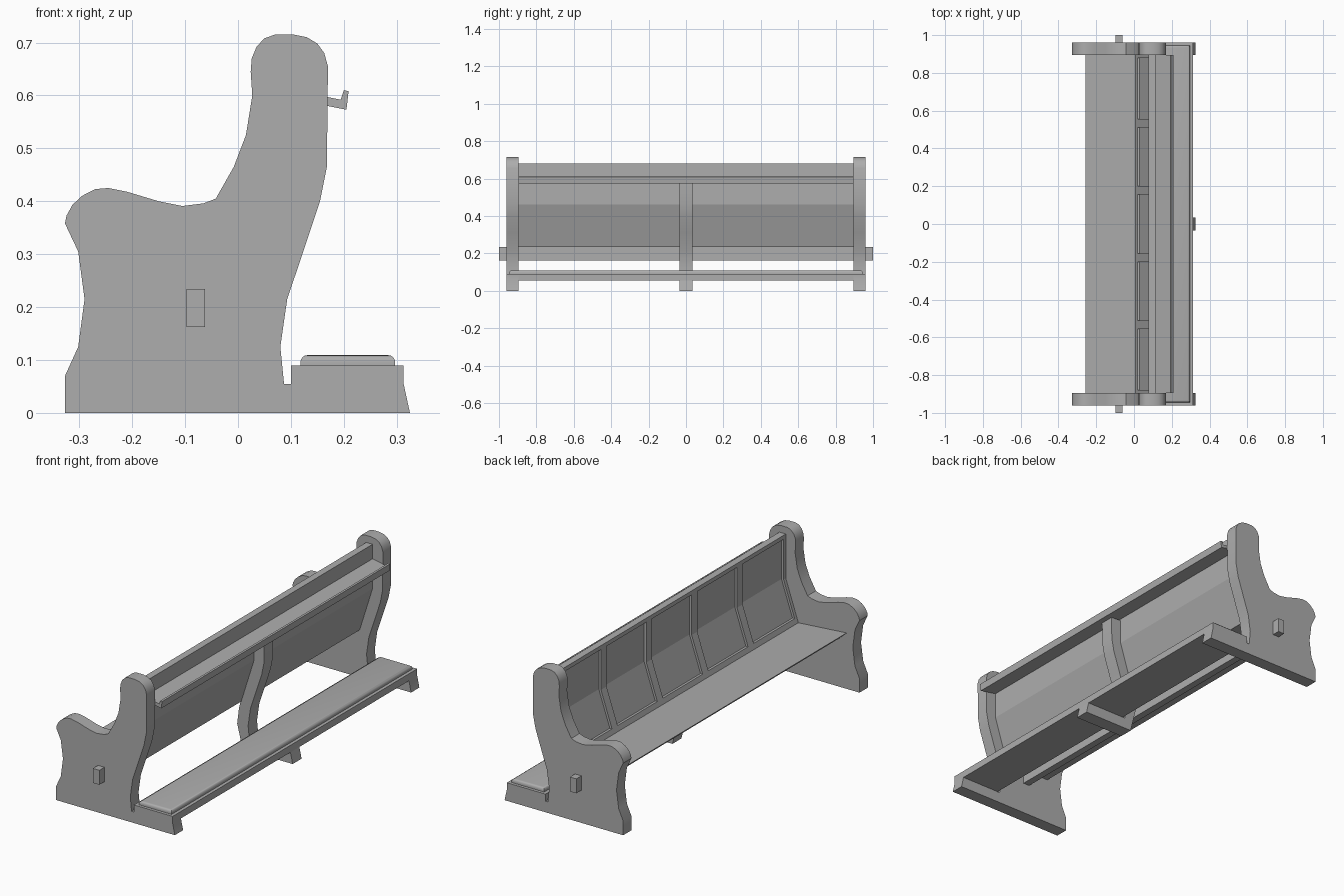
import bpy, bmesh, math

if "Cube" in bpy.data.objects:
    bpy.data.objects.remove(bpy.data.objects["Cube"], do_unlink=True)

# Single plain finish
mat = bpy.data.materials.new("warm_grey")
mat.use_nodes = True
GREY = (0.42, 0.42, 0.42, 1)
mat.diffuse_color = GREY
mat.node_tree.nodes["Principled BSDF"].inputs["Base Color"].default_value = GREY


def prism(name, profile, y0, y1, smooth=False, round_top=0):
    """Extrude an x-z profile along y."""
    bm = bmesh.new()
    face = bm.faces.new([bm.verts.new((x, y0, z)) for x, z in profile])
    ext = bmesh.ops.extrude_face_region(bm, geom=[face])
    for v in ext["geom"]:
        if isinstance(v, bmesh.types.BMVert):
            v.co.y = y1
    bmesh.ops.recalc_face_normals(bm, faces=bm.faces)
    if round_top:
        top = max(z for _, z in profile)
        edges = [e for e in bm.edges if all(v.co.z > top - 1e-4 for v in e.verts)]
        bmesh.ops.bevel(bm, geom=edges, offset=round_top, segments=4,
                        profile=0.5, affect='EDGES')
    mesh = bpy.data.meshes.new(name)
    bm.to_mesh(mesh)
    bm.free()
    mesh.materials.append(mat)
    ob = bpy.data.objects.new(name, mesh)
    bpy.context.collection.objects.link(ob)
    if smooth:
        bpy.ops.object.select_all(action='DESELECT')
        ob.select_set(True)
        bpy.context.view_layer.objects.active = ob
        bpy.ops.object.shade_smooth_by_angle(angle=math.radians(30))
    return ob


def box(name, x0, x1, y0, y1, z0, z1, round_top=0):
    pts = [(x0, z0), (x1, z0), (x1, z1), (x0, z1)]
    return prism(name, pts, y0, y1, bool(round_top), round_top)


INNER, OUTER, MID = 0.895, 0.96, 0.035

# Shared curve of the rear edge, from floor notch upwards
foot = [(0.325, 0), (0.313, 0.055)]
rear = [(0.087, 0.055), (0.08, 0.125), (0.093, 0.215), (0.125, 0.31),
        (0.155, 0.4), (0.168, 0.465)]

# Scrolled end panels with an armrest
end = ([(-0.327, 0)] + foot + [(0.313, 0.09), (0.1, 0.09), (0.1, 0.055)] + rear
       + [(0.17, 0.655), (0.163, 0.68), (0.15, 0.698), (0.13, 0.71),
          (0.105, 0.715), (0.07, 0.715), (0.05, 0.708), (0.035, 0.692),
          (0.026, 0.67), (0.024, 0.645), (0.027, 0.6), (0.015, 0.525),
          (-0.008, 0.465), (-0.042, 0.405), (-0.065, 0.396), (-0.105, 0.391),
          (-0.15, 0.4), (-0.21, 0.418), (-0.245, 0.425), (-0.27, 0.423),
          (-0.295, 0.41), (-0.313, 0.393), (-0.324, 0.373), (-0.327, 0.358),
          (-0.302, 0.305), (-0.29, 0.215), (-0.302, 0.125), (-0.327, 0.07)])
for side, s in (("right", 1), ("left", -1)):
    prism(side + "_end_panel", end, s * INNER, s * OUTER, True)

# Middle support behind the backrest
prism("middle_support",
      [(0.05, 0)] + foot + rear + [(0.169, 0.58), (0.1, 0.585), (0.1, 0.46),
      (0.045, 0.26), (0.03, 0.2), (0.02, 0.12)], -MID, MID, True)

# Stretcher passing through both ends, and the seat
box("stretcher_beam", -0.097, -0.062, -1, 1, 0.162, 0.234)
prism("seat", [(-0.257, 0.278), (-0.21, 0.235), (0.04, 0.235), (0.04, 0.255)],
      -INNER, INNER)

# Bent backrest: rear slab with a raised frame on its front
BEND, TOP, LOW = 0.46, 0.68, 0.24
DEPTH = 0.012


def front_x(z):
    return 0.078 if z >= BEND else 0.078 - (BEND - z) * 0.34


def frame_strip(name, z0, z1, y0, y1):
    zs = [z0] + ([BEND] if z0 < BEND < z1 else []) + [z1]
    pts = [(front_x(z), z) for z in zs]
    prism(name, pts + [(x + DEPTH, z) for x, z in reversed(pts)], y0, y1)


slab = [(front_x(z) + DEPTH, z) for z in (LOW, BEND, TOP)]
prism("backrest", slab + [(0.113, TOP), (0.113, BEND), (0.042, 0.235)], -INNER, INNER)
frame_strip("backrest_top_rail", 0.66, TOP, -INNER, INNER)
frame_strip("backrest_bottom_rail", LOW, 0.282, -INNER, INNER)
PITCH = 0.356
for i in range(6):
    y = (i - 2.5) * PITCH
    half = 0.022 if 0 < i < 5 else 0.012
    frame_strip("backrest_stile_%d" % (i + 1), 0.282, 0.66,
                max(y - half, -INNER), min(y + half, INNER))

# Book ledge with an upturned lip
prism("book_ledge", [(0.113, 0.608), (0.113, 0.591), (0.205, 0.573),
                     (0.209, 0.608), (0.2, 0.61), (0.194, 0.592)], -INNER, INNER)

# Kneeler board and its padded top
box("kneeler_board", 0.1, 0.313, -OUTER, OUTER, 0.055, 0.09)
box("kneeler_pad", 0.118, 0.297, -0.945, 0.945, 0.09, 0.109, 0.013)
